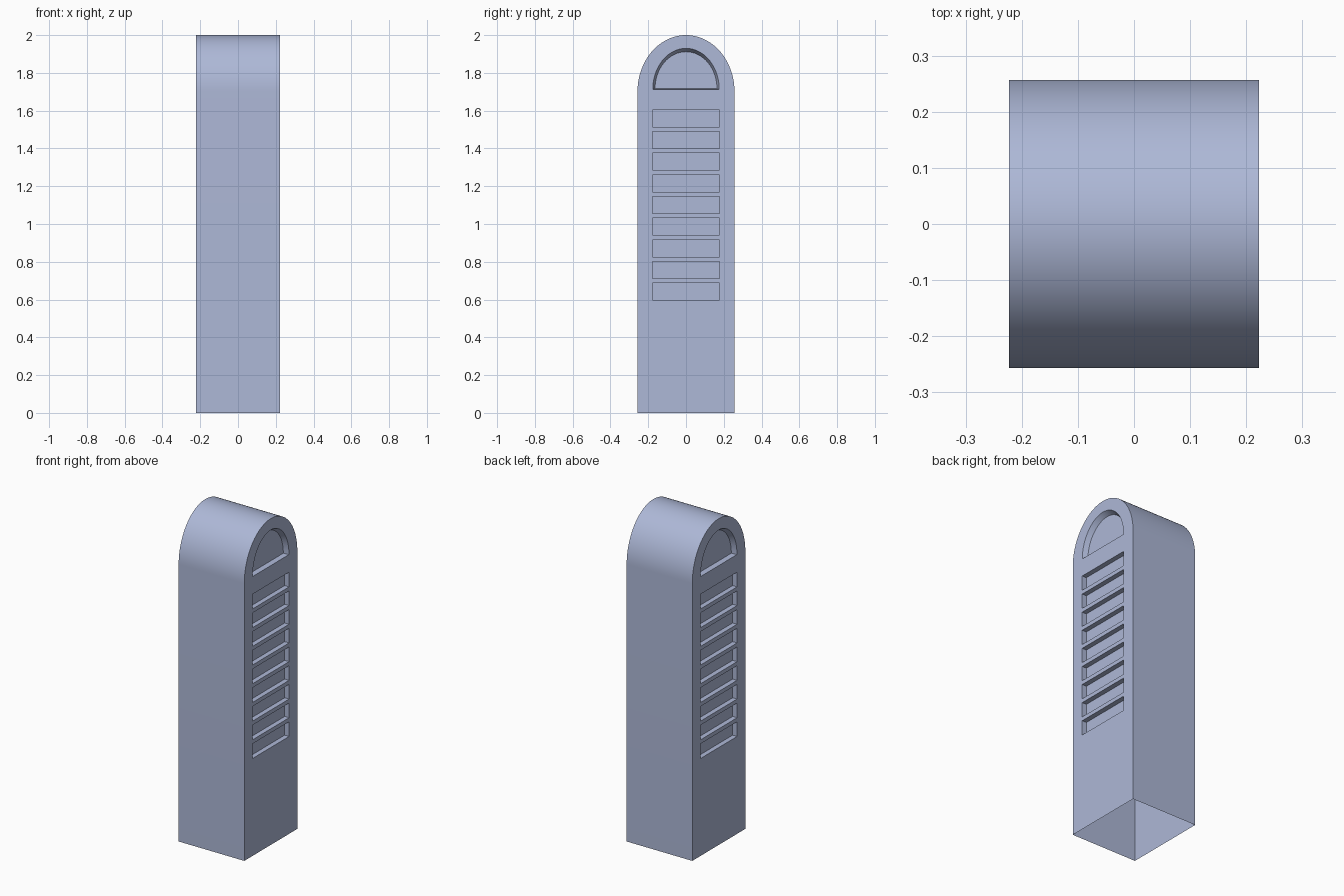
import bpy, bmesh, math

if "Cube" in bpy.data.objects:
    bpy.data.objects.remove(bpy.data.objects["Cube"])

HX, HY = 0.2225, 0.257      # half depth (x) and half width (y)
SPRING, TOP = 1.70, 2.0     # arch start and crown heights
DEPTH = 0.03                # recess depth

mat = bpy.data.materials.new("blue grey stone")
mat.diffuse_color = (0.42, 0.48, 0.68, 1)
mat.use_nodes = True
mat.node_tree.nodes["Principled BSDF"].inputs["Base Color"].default_value = mat.diffuse_color


def arch(a, z0, z1, n):
    """Half-ellipse points from +y to -y."""
    return [(a * math.cos(math.pi * i / n), z0 + (z1 - z0) * math.sin(math.pi * i / n))
            for i in range(n + 1)]


def loft(bm, sections):
    """Closed solid through (x, [(y, z)...]) sections."""
    rings = [[bm.verts.new((x, y, z)) for y, z in pts] for x, pts in sections]
    n = len(rings[0])
    for a, b in zip(rings, rings[1:]):
        for i in range(n):
            j = (i + 1) % n
            bm.faces.new((a[i], a[j], b[j], b[i]))
    bm.faces.new(rings[0])
    bm.faces.new(rings[-1])


def make(name, bm):
    bmesh.ops.recalc_face_normals(bm, faces=bm.faces[:])
    me = bpy.data.meshes.new(name)
    bm.to_mesh(me)
    bm.free()
    me.materials.append(mat)
    ob = bpy.data.objects.new(name, me)
    bpy.context.collection.objects.link(ob)
    return ob


# Round-topped pillar
bm = bmesh.new()
profile = [(-HY, 0), (HY, 0)] + arch(HY, SPRING, TOP, 48)
loft(bm, [(-HX, profile), (HX, profile)])
pillar = make("pillar", bm)

# Recess cutters for both ends
bm = bmesh.new()
for s in (-1, 1):
    outer = arch(0.176, 1.712, 1.930, 32)
    inner = arch(0.164, 1.717, 1.912, 32)
    loft(bm, [(s * (HX + 0.02), outer), (s * HX, outer), (s * (HX - DEPTH), inner)])
    for i in range(9):
        z = 0.597 + i * 0.1146
        slot = [(-0.177, z), (0.177, z), (0.177, z + 0.09), (-0.177, z + 0.09)]
        loft(bm, [(s * (HX + 0.02), slot), (s * (HX - DEPTH), slot)])
cutter = make("recess_cutter", bm)
cutter.hide_render = True

# Cut the recesses
mod = pillar.modifiers.new("recesses", 'BOOLEAN')
mod.operation = 'DIFFERENCE'
mod.solver = 'EXACT'
mod.object = cutter
bpy.context.view_layer.objects.active = pillar
pillar.select_set(True)
bpy.ops.object.modifier_apply(modifier=mod.name)
bpy.data.objects.remove(cutter, do_unlink=True)

# Open underside
bm = bmesh.new()
bm.from_mesh(pillar.data)
base = [f for f in bm.faces if f.calc_center_median().z < 0.001]
bmesh.ops.delete(bm, geom=base, context='FACES')
bm.to_mesh(pillar.data)
bm.free()

bpy.ops.object.shade_smooth_by_angle(angle=math.radians(30))
